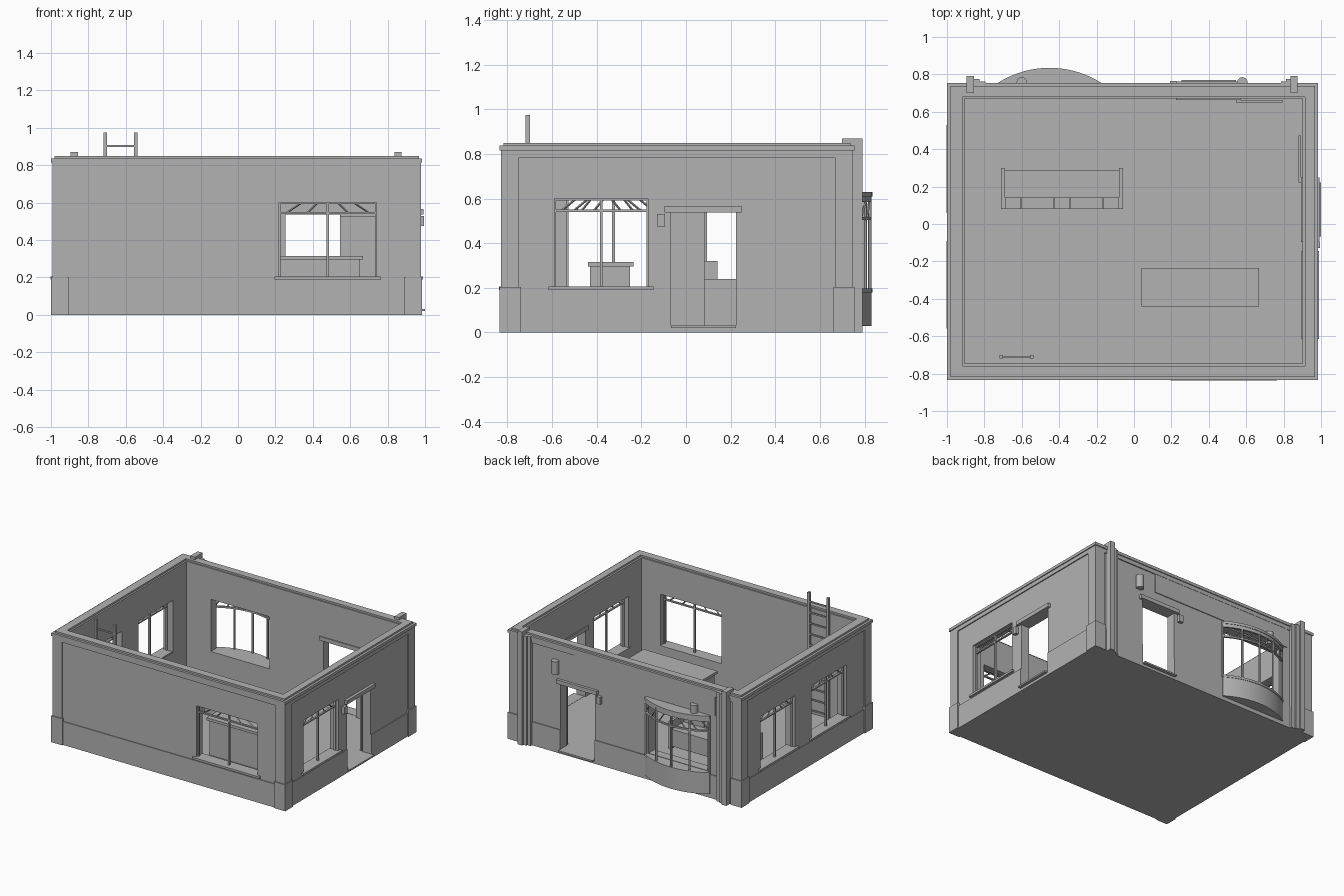
import bpy, bmesh, math
from mathutils import Vector

cube = bpy.data.objects.get("Cube")
if cube:
    bpy.data.objects.remove(cube, do_unlink=True)

grey = bpy.data.materials.new("plain_grey")
grey.use_nodes = True
grey.diffuse_color = (0.45, 0.45, 0.45, 1)
grey.node_tree.nodes["Principled BSDF"].inputs["Base Color"].default_value = (0.45, 0.45, 0.45, 1)


def finish(name, bm):
    bmesh.ops.recalc_face_normals(bm, faces=bm.faces)
    mesh = bpy.data.meshes.new(name)
    bm.to_mesh(mesh)
    bm.free()
    mesh.materials.append(grey)
    obj = bpy.data.objects.new(name, mesh)
    bpy.context.collection.objects.link(obj)
    return obj


def add_box(bm, x, y, z):
    """Box from three (start, end) ranges, in any order."""
    new = bmesh.ops.create_cube(bm, size=1)["verts"]
    for v in new:
        v.co = [(r[0] + r[1]) / 2 + c * abs(r[1] - r[0]) for r, c in zip((x, y, z), v.co)]


def box(name, x, y, z):
    bm = bmesh.new()
    add_box(bm, x, y, z)
    return finish(name, bm)


def add_bar(bm, a, b, r, sides=4):
    """Straight bar between two points."""
    a, b = Vector(a), Vector(b)
    rot = (b - a).to_track_quat('Z', 'Y').to_matrix().to_4x4()
    rot.translation = (a + b) / 2
    bmesh.ops.create_cone(bm, cap_ends=True, segments=sides, radius1=r, radius2=r,
                          depth=(b - a).length, matrix=rot)


def prism(name, outline, z0, z1):
    bm = bmesh.new()
    face = bm.faces.new([bm.verts.new((x, y, z0)) for x, y in outline])
    ext = bmesh.ops.extrude_face_region(bm, geom=[face])["geom"]
    for v in ext:
        if isinstance(v, bmesh.types.BMVert):
            v.co.z = z1
    return finish(name, bm)


def carve(target, cutters):
    """Subtract the cutters from the target, then drop them."""
    bpy.context.view_layer.objects.active = target
    for c in cutters:
        c.hide_render = True
        mod = target.modifiers.new("cut", 'BOOLEAN')
        mod.operation, mod.solver, mod.object = 'DIFFERENCE', 'EXACT', c
        bpy.ops.object.modifier_apply(modifier=mod.name)
    for c in cutters:
        bpy.data.objects.remove(c, do_unlink=True)


# Wall planes
X0, X1, Y0, Y1 = -0.985, 0.97, -0.82, 0.74
INNER = ((-0.905, 0.9), (-0.745, 0.67))


def on_wall(wall, u, d, z):
    """Ranges along the wall and outward from it, turned into x, y, z ranges."""
    if wall == "front":
        return u, (Y0 - d[0], Y0 - d[1]), z
    if wall == "back":
        return u, (Y1 + d[0], Y1 + d[1]), z
    if wall == "right":
        return (X1 + d[0], X1 + d[1]), u, z
    return (X0 - d[0], X0 - d[1]), u, z


def wall_point(wall, u, d, z):
    return [r[0] for r in on_wall(wall, (u, u), (d, d), (z, z))]


def ring(name, grow, z, inner=INNER):
    obj = box(name, (X0 - grow, X1 + grow), (Y0 - grow, Y1 + grow), z)
    carve(obj, [box("cutter", inner[0], inner[1], (z[0] - 0.1, z[1] + 0.1))])
    return obj


WINDOWS = [("front", 0.22, 0.74), ("right", -0.59, -0.17),
           ("left", -0.535, -0.115), ("left", 0.085, 0.505)]
DOORS = [("right", -0.067, 0.223, 1), ("back", 0.255, 0.545, -1)]
BOW = (-0.7, -0.2)


def opening_cutters(doors_only=False):
    cut = [box("cutter", *on_wall(w, (a, b), (-0.2, 0.1), (0.03, 0.54))) for w, a, b, s in DOORS]
    if not doors_only:
        cut += [box("cutter", *on_wall(w, (a, b), (-0.2, 0.1), (0.2, 0.6))) for w, a, b in WINDOWS]
        cut.append(box("cutter", *on_wall("back", BOW, (-0.2, 0.1), (0.2, 0.6))))
    return cut


# Floor and outer walls
box("floor", (X0, X1), (Y0, Y1), (0, 0.03))
walls = ring("walls", 0, (0.03, 0.835))
carve(walls, opening_cutters())
plinth = ring("plinth", 0.006, (0, 0.18), ((X0 + 0.01, X1 - 0.01), (Y0 + 0.01, Y1 - 0.01)))
carve(plinth, opening_cutters(True))

# Cornice and wall cap
ring("frieze", 0.008, (0.785, 0.815))
ring("cornice", 0.015, (0.815, 0.837))
ring("wall_cap", -0.003, (0.837, 0.85), ((-0.918, 0.914), (-0.758, 0.68)))

# Corner pilasters with taller bases
for sx in (0, 1):
    for sy in (0, 1):
        for name, g, w, z in (("pilaster", 0.008, 0.072, (0.2, 0.785)),
                              ("pilaster_base", 0.015, 0.08, (0, 0.203))):
            x = (X1 + g, X1 - w) if sx else (X0 - g, X0 + w)
            y = (Y1 + g, Y1 - w) if sy else (Y0 - g, Y0 + w)
            post = box("corner_" + name, x, y, z)
            carve(post, [box("cutter", INNER[0], INNER[1], (-1, 1))])

# Windows: frame, mullion, transom, braces and sill
for wall, a, b in WINDOWS:
    mid, half = (a + b) / 2, (b - a) / 2
    bm = bmesh.new()
    depth = (-0.035, -0.02)
    for u, z in (((mid - 0.006, mid + 0.006), (0.2, 0.6)), ((a, b), (0.54, 0.55)),
                 ((a, b), (0.592, 0.6)), ((a, a + 0.008), (0.2, 0.6)), ((b - 0.008, b), (0.2, 0.6))):
        add_box(bm, *on_wall(wall, u, depth, z))
    for side in (-1, 1):
        for top, low in ((0.22, 0.42), (0.55, 0.85)):
            add_bar(bm, wall_point(wall, mid + side * half * top, -0.027, 0.597),
                    wall_point(wall, mid + side * half * low, -0.027, 0.545), 0.005)
    finish("window_frame", bm)
    box("window_sill", *on_wall(wall, (a - 0.025, b + 0.025), (-0.075, 0.018), (0.19, 0.206)))

# Doorways: lintel, step, bell box and open leaf
for wall, a, b, side in DOORS:
    box("door_lintel", *on_wall(wall, (a - 0.03, b + 0.025), (-0.078, 0.022), (0.537, 0.567)))
    box("door_step", *on_wall(wall, (a, b), (-0.06, 0.03), (0.02, 0.032)))
    box("door_box", *on_wall(wall, (a - 0.062, a - 0.028), (0, 0.025), (0.475, 0.53)))
    box("door_leaf", *on_wall(wall, (b, b + 0.25), (-0.09, -0.078), (0.035, 0.53)))

# Back wall: sign board, lamps and corner piers
box("sign_board", (-0.77, 0.43), (Y1, Y1 + 0.006), (0.64, 0.785))
for x, z in ((0.58, 0.66), (-0.6, 0.64)):
    bm = bmesh.new()
    add_bar(bm, (x, 0.757, z - 0.05), (x, 0.757, z + 0.05), 0.028, 16)
    finish("wall_lamp", bm)
for outer, mid, inner in ((-0.895, -0.855, -0.795), (0.875, 0.838, 0.785)):
    box("tall_pier", (outer, mid), (0.7, 0.79), (0, 0.87))
    box("pier_core", (mid, (mid + inner) / 2), (0.7, 0.775), (0, 0.837))
    box("pier_edge", ((mid + inner) / 2, inner), (0.7, 0.763), (0, 0.837))

# Bow window on the back wall
CX, HALF, SAG = -0.4515, 0.2755, 0.08
RAD = (HALF ** 2 + SAG ** 2) / (2 * SAG)
CY, SPAN = 0.755 + SAG - RAD, math.asin(HALF / RAD)


def arc(shrink, n=20):
    r = RAD - shrink
    return [(CX + r * math.sin(t), CY + r * math.cos(t))
            for t in (SPAN * (2 * i / n - 1) for i in range(n + 1))]


def bow_slab(name, shrink, z0, z1):
    pts = arc(shrink)
    return prism(name, pts + [(pts[-1][0], 0.72), (pts[0][0], 0.72)], z0, z1)


def bow_rail(name, z0, z1):
    return prism(name, arc(0.004) + arc(0.018)[::-1], z0, z1)


curved = [bow_slab("bow_base", 0.004, 0.03, 0.18), bow_slab("bow_sill", 0, 0.18, 0.197),
          bow_slab("bow_roof", 0, 0.61, 0.63),
          bow_rail("bow_transom", 0.505, 0.517), bow_rail("bow_head", 0.585, 0.61)]
bm = bmesh.new()
line = arc(0.011)
for i in (0, 5, 10, 15, 20):
    add_bar(bm, (*line[i], 0.19), (*line[i], 0.61), 0.008, 6)
for i in range(2, 10, 3):
    for p, q in ((i, i - 2), (20 - i, 22 - i)):
        add_bar(bm, (*line[p], 0.59), (*line[q], 0.512), 0.005)
finish("bow_posts_and_braces", bm)
for obj in curved:
    bpy.ops.object.select_all(action='DESELECT')
    obj.select_set(True)
    bpy.context.view_layer.objects.active = obj
    bpy.ops.object.shade_smooth_by_angle()

# Ladder at the front corner
bm = bmesh.new()
for x in (-0.71, -0.547):
    add_box(bm, (x - 0.009, x + 0.009), (-0.72, -0.7), (0.03, 0.975))
for i in range(11):
    z = 0.903 - i * 0.083
    add_box(bm, (-0.71, -0.547), (-0.715, -0.705), (z - 0.005, z + 0.005))
finish("ladder", bm)

# Counter
box("counter_base", (0.06, 0.65), (-0.43, -0.25), (0.03, 0.295))
box("counter_top", (0.04, 0.667), (-0.44, -0.235), (0.295, 0.315))

# Bench with panelled back
box("bench_seat", (-0.69, -0.08), (0.14, 0.29), (0.05, 0.18))
for x in (-0.7, -0.07):
    box("bench_arm", (x - 0.01, x + 0.01), (0.08, 0.3), (0.03, 0.24))
panel = 0.61 / 7
for i in range(7):
    x = -0.69 + i * panel
    box("bench_back_panel", (x + 0.001, x + panel - 0.001), (0.08, 0.142), (0.05, 0.32))
